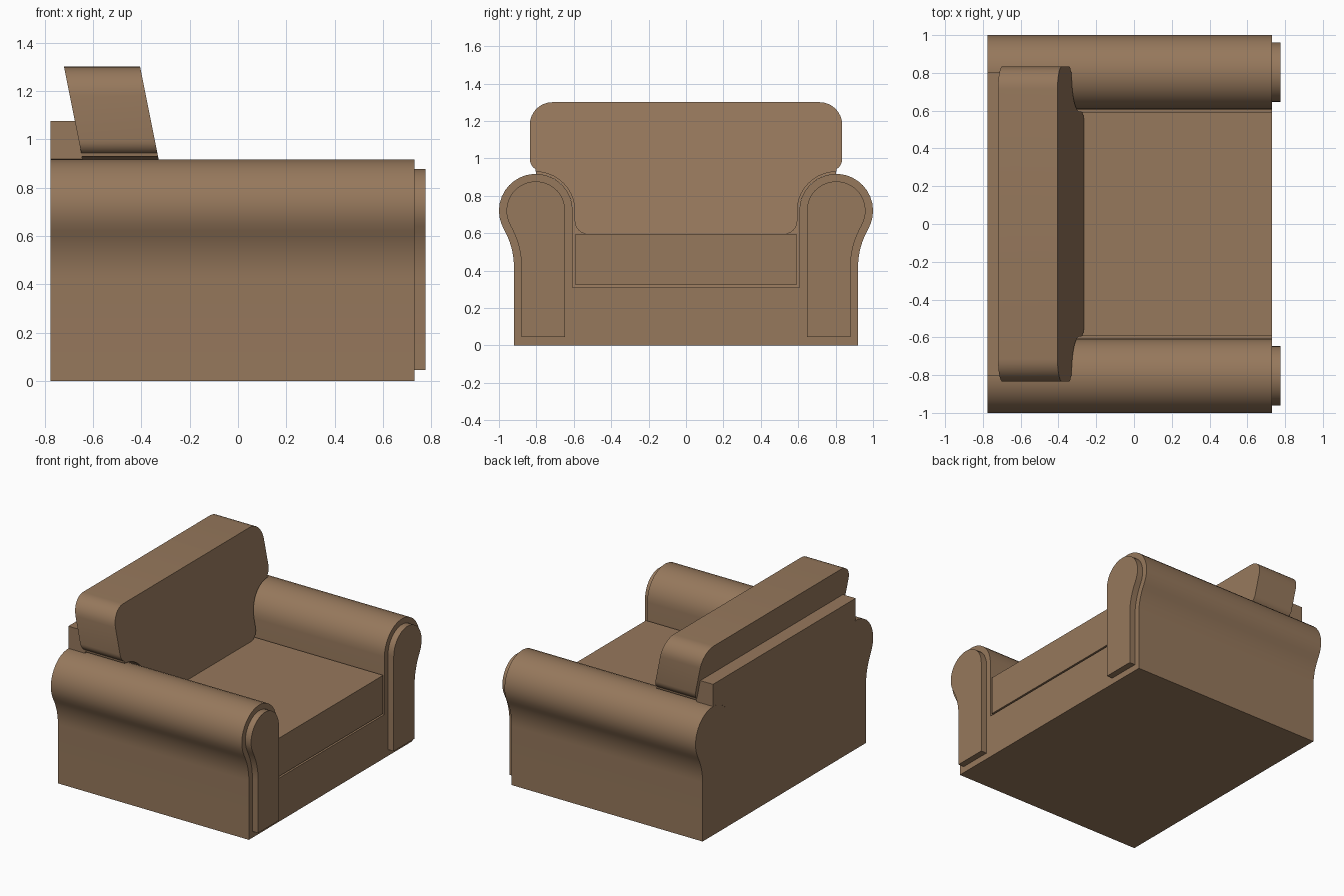
import bpy, bmesh
from math import sin, cos, radians

if "Cube" in bpy.data.objects:
    bpy.data.objects.remove(bpy.data.objects["Cube"], do_unlink=True)

# Upholstery colour
fabric = bpy.data.materials.new("brown fabric")
fabric.use_nodes = True
COLOR = (0.305, 0.188, 0.107, 1)
fabric.diffuse_color = COLOR
bsdf = fabric.node_tree.nodes["Principled BSDF"]
bsdf.inputs["Base Color"].default_value = COLOR
bsdf.inputs["Roughness"].default_value = 0.9

ARM_Y, ARM_Z, ARM_R = 0.803, 0.72, 0.197   # scroll of the arm
REAR, FRONT, SLOPE = -0.775, 0.73, 0.2


def arc(cy, cz, r, start, end, steps=8):
    angles = [radians(start + (end - start) * i / steps) for i in range(steps + 1)]
    return [(cy + r * cos(a), cz + r * sin(a)) for a in angles]


def mirrored(half):
    """Close a +y half outline with its mirror image."""
    return half + [(-y, z) for y, z in reversed(half)]


def prism(name, outline, back, front):
    """Extrude a y-z outline along x; back and front give x for a height z."""
    bm = bmesh.new()
    rings = [[bm.verts.new((f(z), y, z)) for y, z in outline] for f in (back, front)]
    n = len(outline)
    for ring in rings:
        bm.faces.new(ring)
    for i in range(n):
        j = (i + 1) % n
        bm.faces.new((rings[0][i], rings[0][j], rings[1][j], rings[1][i]))
    bmesh.ops.recalc_face_normals(bm, faces=bm.faces)
    mesh = bpy.data.meshes.new(name)
    bm.to_mesh(mesh)
    bm.free()
    mesh.materials.append(fabric)
    obj = bpy.data.objects.new(name, mesh)
    bpy.context.collection.objects.link(obj)
    bpy.ops.object.select_all(action='DESELECT')
    obj.select_set(True)
    bpy.context.view_layer.objects.active = obj
    bpy.ops.object.shade_smooth_by_angle(angle=radians(35))
    return obj


def at(x):
    return lambda z: x


def leaning(x_top):
    return lambda z: x_top + SLOPE * (1.3 - z)


def arm_outline(inset, bottom):
    """Outer side of an arm from the floor up, over the scroll and inward."""
    r, flare = ARM_R - inset, 0.4 + inset
    return ([(0.92 - inset, bottom)]
            + arc(0.92 - inset + flare, 0.42, flare, 180, 150)
            + arc(ARM_Y, ARM_Z, r, -30, 180, 20)[1:])


# Base and both arms in one section
inner = ARM_Y - ARM_R
prism("base_and_arms", mirrored(arm_outline(0, 0) + [(inner, 0.31)]), at(REAR), at(FRONT))

# Raised panels on the arm fronts
panel = arm_outline(0.04, 0.045) + [(inner + 0.04, 0.045)]
for name, side in (("arm_panel_a", 1), ("arm_panel_b", -1)):
    prism(name, [(side * y, z) for y, z in panel], at(FRONT), at(0.775))

# Back frame resting between and on the arms
frame = [(inner, 0.31)] + arc(ARM_Y, ARM_Z, ARM_R, 180, 90, 10) + [(ARM_Y, 1.075)]
prism("back_frame", mirrored(frame), at(REAR), leaning(-0.72))

# Seat cushion
prism("seat_cushion", mirrored([(0.592, 0.322), (0.592, 0.595)]), at(-0.5), at(FRONT))

# Leaning back cushion, cut out around the arms
back = (arc(0.525, 0.665, 0.07, -90, 0, 6)
        + arc(ARM_Y, ARM_Z, 0.208, 180, 90, 10)
        + arc(0.775, 0.995, 0.06, -60, 0, 5)
        + arc(0.715, 1.18, 0.12, 0, 90, 8))
prism("back_cushion", mirrored(back), leaning(-0.72), leaning(-0.405))
